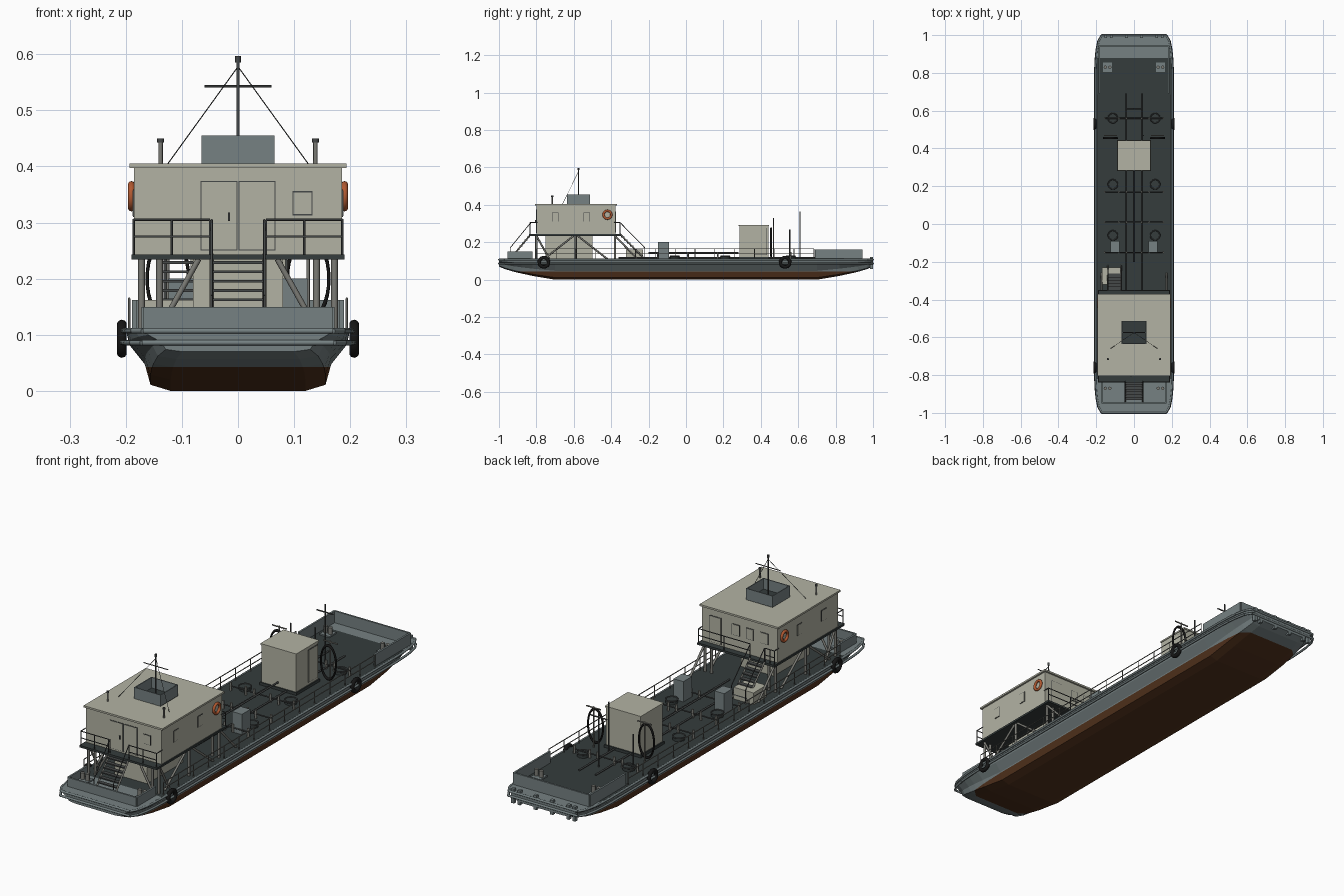
import bpy, bmesh, math
from mathutils import Vector, Matrix

cube = bpy.data.objects.get("Cube")
if cube:
    bpy.data.objects.remove(cube)


def material(name, *rgb):
    m = bpy.data.materials.new(name)
    m.use_nodes = True
    m.diffuse_color = (*rgb, 1)
    m.node_tree.nodes["Principled BSDF"].inputs["Base Color"].default_value = (*rgb, 1)
    return m


CREAM = material("cream paint", .45, .45, .37)
GREY = material("blue grey paint", .18, .22, .225)
DECK = material("dark deck", .035, .045, .045)
RUST = material("antifouling brown", .085, .032, .012)
STEEL = material("rail steel", .2, .2, .18)
IRON = material("dark iron", .06, .065, .065)
BLACK = material("black rubber", .008, .008, .008)
ORANGE = material("safety orange", .45, .1, .03)
SIDES = (-1, 1)
D = .11        # deck height
P = .243       # upper platform height
ROOF = .405


def finish(name, bm, *mats):
    bmesh.ops.recalc_face_normals(bm, faces=bm.faces)
    me = bpy.data.meshes.new(name)
    bm.to_mesh(me)
    bm.free()
    for m in mats:
        me.materials.append(m)
    ob = bpy.data.objects.new(name, me)
    bpy.context.collection.objects.link(ob)
    return ob


def boxes(name, mat, *spans):
    """Each span is (x range, y range, z range)."""
    bm = bmesh.new()
    for span in spans:
        lo, hi = (Vector(c) for c in zip(*span))
        bmesh.ops.create_cube(bm, size=1, matrix=Matrix.Translation((lo + hi) / 2)
                              @ Matrix.Diagonal((*(hi - lo), 1)))
    return finish(name, bm, mat)


def rods(name, mat, r, *paths, closed=False):
    """Round bars along each path of points."""
    bm = bmesh.new()
    for path in paths:
        pts = [Vector(p) for p in path]
        if closed:
            pts.append(pts[0])
        for a, b in zip(pts, pts[1:]):
            d = b - a
            mx = Matrix.Translation((a + b) / 2) @ d.to_track_quat('Z', 'Y').to_matrix().to_4x4()
            bmesh.ops.create_cone(bm, cap_ends=True, segments=8, radius1=r, radius2=r,
                                  depth=d.length, matrix=mx)
    ob = finish(name, bm, mat)
    for f in ob.data.polygons:
        f.use_smooth = len(f.vertices) == 4
    return ob


def ring(name, mat, at, R, r, axis, squash=1):
    turn = (0, math.pi / 2, 0) if axis == 'X' else (math.pi / 2, 0, 0) if axis == 'Y' else (0, 0, 0)
    bpy.ops.mesh.primitive_torus_add(major_radius=R, minor_radius=r, major_segments=32,
                                     minor_segments=10, location=at, rotation=turn)
    ob = bpy.context.object
    ob.name = name
    ob.scale.x = squash
    ob.data.materials.append(mat)
    bpy.ops.object.shade_smooth()
    return ob


# Hull: lofted stations, split at the waterline
half = [(1, .165, .07), (.97, .183, .057), (.92, .193, .042), (.88, .197, .033), (.82, .2, .02), (.7, .2, 0)]
stations = [(-y, w, k) for y, w, k in half] + half[::-1]
section = [(.6, 0), (.78, .1), (.83, .43), (.97, .75), (1, 1)]
bm = bmesh.new()
loops = []
for y, w, keel in stations:
    right = [(w * fx, y, keel + fz * (D - keel)) for fx, fz in section]
    loops.append([bm.verts.new(p) for p in right]
                 + [bm.verts.new((-x, yy, z)) for x, yy, z in right[::-1]])
n = len(loops[0])
for a, b in zip(loops, loops[1:]):
    for i in range(n):
        j = (i + 1) % n
        bm.faces.new((a[i], a[j], b[j], b[i]))
bm.faces.new(loops[0])
bm.faces.new(loops[-1])
bmesh.ops.bisect_plane(bm, geom=bm.verts[:] + bm.edges[:] + bm.faces[:],
                       plane_co=(0, 0, .043), plane_no=(0, 0, 1))
for f in bm.faces:
    c = f.calc_center_median()
    if c.z > D - .001:
        f.material_index = 1 if -.82 < c.y < .88 else 0
    elif c.z < .043:
        f.material_index = 2
finish("hull", bm, GREY, DECK, RUST)

# Rubbing bars round the hull
for name, z, out in (("upper_rub_rail", .107, .004), ("lower_rub_rail", .086, .006)):
    path = [(w + out, y, z) for y, w, _ in stations]
    path += [(-x, y, z) for x, y, _ in path[::-1]]
    rods(name, GREY, .005, path, closed=True)

# Bulwarks at both ends, with mooring bollards
for name, end, start, w, top in (("bow", -.95, -.82, .168, .15), ("stern", .94, .69, .185, .162)):
    ys = sorted((end, start))
    boxes(name + "_bulwark", GREY, ((-w, w), (end - .004, end + .004), (D, top)),
          *[((s * w - .004, s * w + .004), ys, (D, top)) for s in SIDES])
    by = end + (.08 if end < 0 else -.11)
    boxes(name + "_bollard_plates", GREY,
          *[((s * .14 - .024, s * .14 + .024), (by - .024, by + .024), (D, D + .006)) for s in SIDES])
    rods(name + "_bollards", STEEL, .009,
         *[[(s * .14 + o, by, D), (s * .14 + o, by, D + .035)] for s in SIDES for o in (-.012, .012)])
boxes("stern_brackets", GREY,
      *[((x - .007, x + .007), (.985, 1), (.058, .122)) for x in (-.15, -.12, -.04, .04, .12, .15)])

# Fender tyres
for s in SIDES:
    for y in (-.76, .53):
        ring("fender_tyre", BLACK, (s * .207, y, .093), .025, .009, 'X')

# Side railings
rail_posts = [-.8 + .106 * i for i in range(15)]
for s in SIDES:
    bars = [[(s * .194, -.8, z), (s * .194, .684, z)] for z in (.138, .165)]
    rods("side_railing", STEEL, .002, *bars, *[[(s * .194, y, D), (s * .194, y, .165)] for y in rail_posts])

# Deckhouse on its raised platform
boxes("platform", DECK, ((-.19, .19), (-.84, -.35), (P - .009, P)))
boxes("lower_house", CREAM, ((-.08, .08), (-.75, -.5), (D, P - .009)))
boxes("deckhouse", CREAM, ((-.185, .185), (-.8, -.378), (P, .398)))
boxes("roof", CREAM, ((-.193, .193), (-.806, -.37), (.397, ROOF)))
rods("platform_pillars", STEEL, .006,
     *[[(s * .172, y, D), (s * .172, y, P - .005)] for s in SIDES for y in (-.8, -.59, -.38)],
     *[[(s * .14, y, D), (s * .14, y, P - .005)] for s in SIDES for y in (-.8, -.38)])
rods("platform_braces", STEEL, .005,
     *[[(s * .172, a, D), (s * .172, b, P - .008)] for s in SIDES
       for a, b in ((-.76, -.6), (-.73, -.8), (-.42, -.58), (-.26, -.38))],
     *[[(s * .14, -.8, D), (s * .07, -.8, P - .008)] for s in SIDES])

# Doors and windows as thin framed plates; wall is 'X' or 'Y' facing
def panel(name, wall, pos, centre, z0, z1, width, s):
    for tag, mat, grow, t in (("_frame", IRON, .002, .002), ("_panel", CREAM, 0, .003)):
        across = (centre - width / 2 - grow, centre + width / 2 + grow)
        depth = sorted((pos, pos + s * t))
        rise = (z0 - grow, z1 + grow)
        boxes(name + tag, mat, (depth, across, rise) if wall == 'X' else (across, depth, rise))


for s in SIDES:
    panel("front_door", 'Y', -.8, s * .034, .252, .372, .062, -1)
    for y in (-.7, -.53):
        panel("side_window", 'X', s * .185, y, .312, .357, .03, s)
    ring("life_ring", ORANGE, (s * .19, -.42, .347), .021, .006, 'X')
panel("front_window", 'Y', -.8, .115, .315, .354, .032, -1)
panel("back_door", 'Y', -.378, .12, .252, .365, .055, 1)
for x in (.02, -.05, -.12):
    panel("back_window", 'Y', -.378, x, .312, .357, .034, 1)
boxes("front_door_handle", IRON, ((-.018, -.014), (-.808, -.8), (.303, .318)))

# Platform guard rails, leaving gaps for the stairs
RT = P + .062
for name, y, gaps in (("front", -.835, (-.05, .05)), ("back", -.354, (-.14, -.065))):
    runs = [(-.186, gaps[0]), (gaps[1], .186)]
    bars = [[(a, y, z), (b, y, z)] for a, b in runs for z in (P + .032, RT)]
    rods(name + "_guard_rail", IRON, .002, *bars,
         *[[(x, y, P), (x, y, RT)] for a, b in runs for x in (a, (a + b) / 2, b)],
         *[[(s * .186, y, RT), (s * .186, y + (.04 if y < -.5 else -.03), RT)] for s in SIDES])

# Open stairs with handrails
def stairs(name, x0, x1, foot, head):
    steps = 8
    rise, run = (P - D) / steps, (head - foot) / steps
    boxes(name + "_treads", IRON, *[((x0, x1), sorted((foot + run * (i - .4), foot + run * (i + .8))),
                                     (D + rise * i, D + rise * i + .005)) for i in range(1, steps)])
    rods(name + "_stringers", STEEL, .004, *[[(x, foot, D), (x, head, P)] for x in (x0, x1)])
    rods(name + "_handrails", IRON, .002,
         *[[(x, foot, D), (x, foot, D + .06), (x, head, RT), (x, head, P)] for x in (x0, x1)])


stairs("front_stairs", -.047, .047, -.94, -.83)
stairs("back_stairs", -.138, -.068, -.22, -.352)

# Roof: open wind screen, mast with stays, vents
W, A, B, T = .065, -.635, -.513, .004
boxes("roof_screen", GREY, *[(sorted((s * W, s * (W - T))), (A, B), (ROOF, .455)) for s in SIDES],
      *[((-W, W), (y, y + T), (ROOF, .455)) for y in (A, B - T)])
boxes("roof_hatch_floor", DECK, ((-W, W), (A, B), (ROOF, ROOF + .003)))
rods("mast", IRON, .003, [(0, -.575, ROOF), (0, -.575, .59)])
rods("mast_cap", IRON, .005, [(0, -.575, .585), (0, -.575, .597)])
rods("mast_yard", IRON, .002, [(-.06, -.575, .543), (.06, -.575, .543)])
rods("mast_stays", IRON, .001, *[[(0, -.575, .578), (s * .125, -.66, ROOF)] for s in SIDES])
rods("roof_vents", STEEL, .004, *[[(s * .138, -.715, ROOF), (s * .138, -.715, .445)] for s in SIDES])
rods("roof_vent_caps", IRON, .006, *[[(s * .138, -.715, .443), (s * .138, -.715, .45)] for s in SIDES])

# Pump cabin and deck lockers
boxes("pump_cabin_base", DECK, ((-.09, .09), (.28, .445), (D, .122)))
boxes("pump_cabin", CREAM, ((-.085, .085), (.285, .44), (.122, .288)))
boxes("pump_cabin_roof", CREAM, ((-.088, .088), (.282, .443), (.286, .293)))
panel("pump_cabin_door", 'X', .085, .4, .135, .275, .06, 1)
boxes("deck_cabinets", GREY, *[((s * .1 - .024, s * .1 + .024), (-.15, -.09), (D, .2)) for s in SIDES])
boxes("deck_locker", CREAM, ((-.17, -.072), (-.32, -.23), (D, .162)))

# Hose loops on stands
for s in SIDES:
    ring("hose_loop", BLACK, (s * .125, .455, .2), .074, .006, 'Y', .5)
    rods("hose_stand", STEEL, .003, [(s * .125, .468, D), (s * .125, .468, .29)],
         [(s * .09, .468, .285), (s * .16, .468, .285)])
rods("signal_posts", IRON, .003, [(0, .61, D), (0, .61, .365)], [(-.13, .555, D), (-.13, .555, .268)],
     [(.05, .468, D), (.05, .468, .33)], [(-.04, .61, .33), (.04, .61, .33)])

# Cargo pipes, valves and tank hatches on the deck
rods("long_pipes", IRON, .004, *[[(s * .04, -.36, D + .006), (s * .04, .69, D + .006)] for s in SIDES],
     [(0, -.2, .145), (0, .28, .145)])
cross = (-.15, .01, .17, .56)
rods("cross_pipes", IRON, .003, *[[(-.16, y, .13), (.16, y, .13)] for y in cross])
rods("pipe_valves", STEEL, .005, *[[(s * x, y, D), (s * x, y, .147)] for s in SIDES for x in (.04, .08, .155) for y in cross])
rods("tank_hatches", DECK, .026, *[[(s * .112, y, D), (s * .112, y, .125)] for s in SIDES for y in (-.06, .21, .56)])
for s in SIDES:
    for y in (-.06, .21, .56):
        ring("hatch_rim", IRON, (s * .112, y, .125), .025, .003, 'Z')
